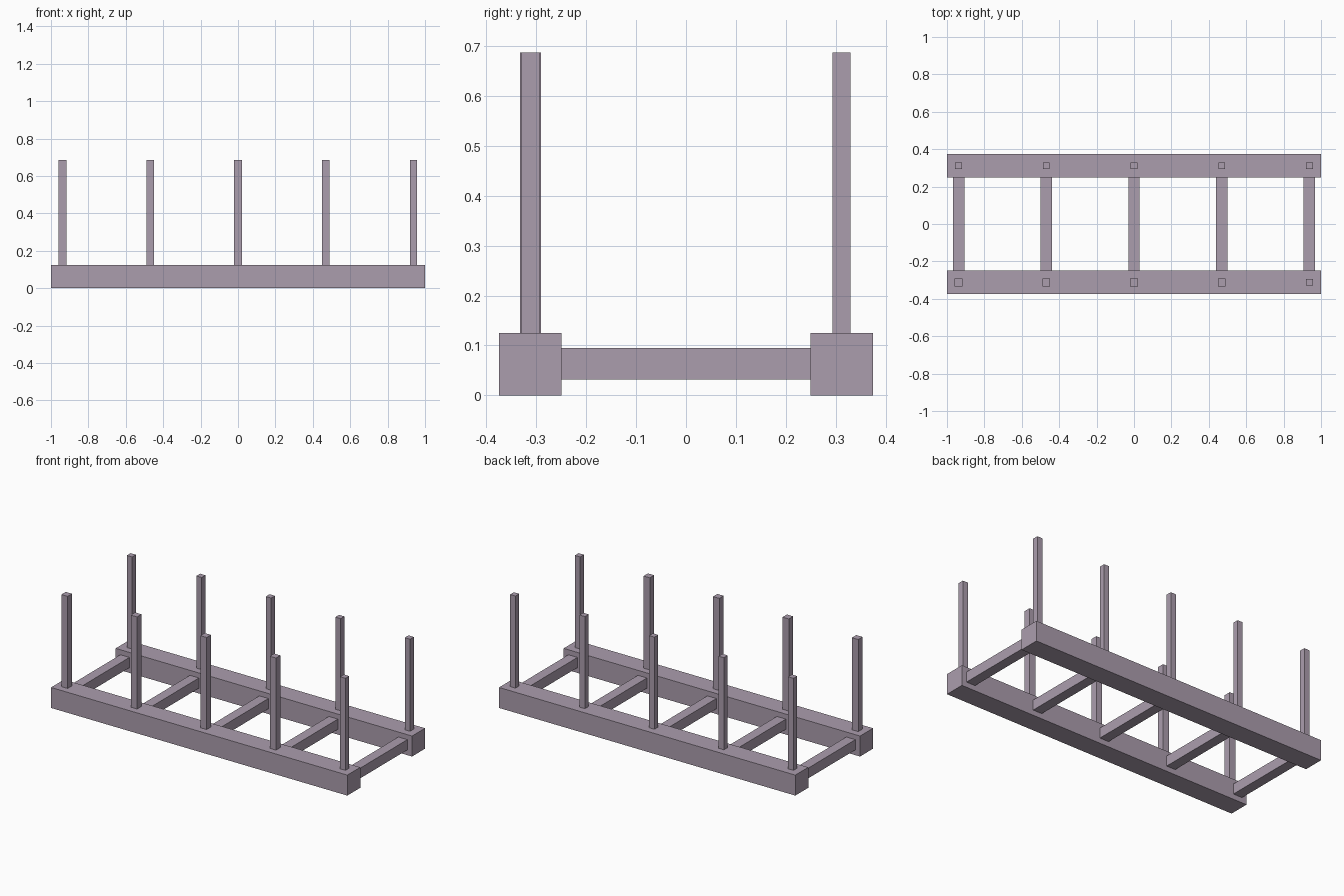
import bpy

if "Cube" in bpy.data.objects:
    bpy.data.objects.remove(bpy.data.objects["Cube"])

# muted purple-grey paint
paint = bpy.data.materials.new("purple_grey")
paint.diffuse_color = (0.41, 0.34, 0.42, 1)
paint.use_nodes = True
paint.node_tree.nodes["Principled BSDF"].inputs["Base Color"].default_value = paint.diffuse_color


def box(name, x, y, z, sx, sy, sz):
    """Box centred on x, y with its underside at z."""
    bpy.ops.mesh.primitive_cube_add(size=1, location=(x, y, z + sz / 2))
    ob = bpy.context.object
    ob.name = name
    ob.scale = (sx, sy, sz)
    bpy.ops.object.transform_apply(location=False, rotation=False, scale=True)
    ob.data.materials.append(paint)
    return ob


RAIL_Y = 0.312
RAIL_H = 0.125

# long side rails
for side, sign in (("front", -1), ("back", 1)):
    box(f"{side}_rail", 0, sign * RAIL_Y, 0, 2.0, 0.125, RAIL_H)

for i in range(5):
    x = (i - 2) * 0.469
    # crossbar between the rails
    box(f"crossbar_{i + 1}", x, 0, 0.032, 0.061, 0.499, 0.0625)
    # upright posts: front ones slightly thicker, except the last
    for side, sign in (("front", -1), ("back", 1)):
        w = 0.042 if side == "front" and i < 4 else 0.036
        box(f"{side}_post_{i + 1}", x, sign * RAIL_Y, RAIL_H, w, w, 0.562)
